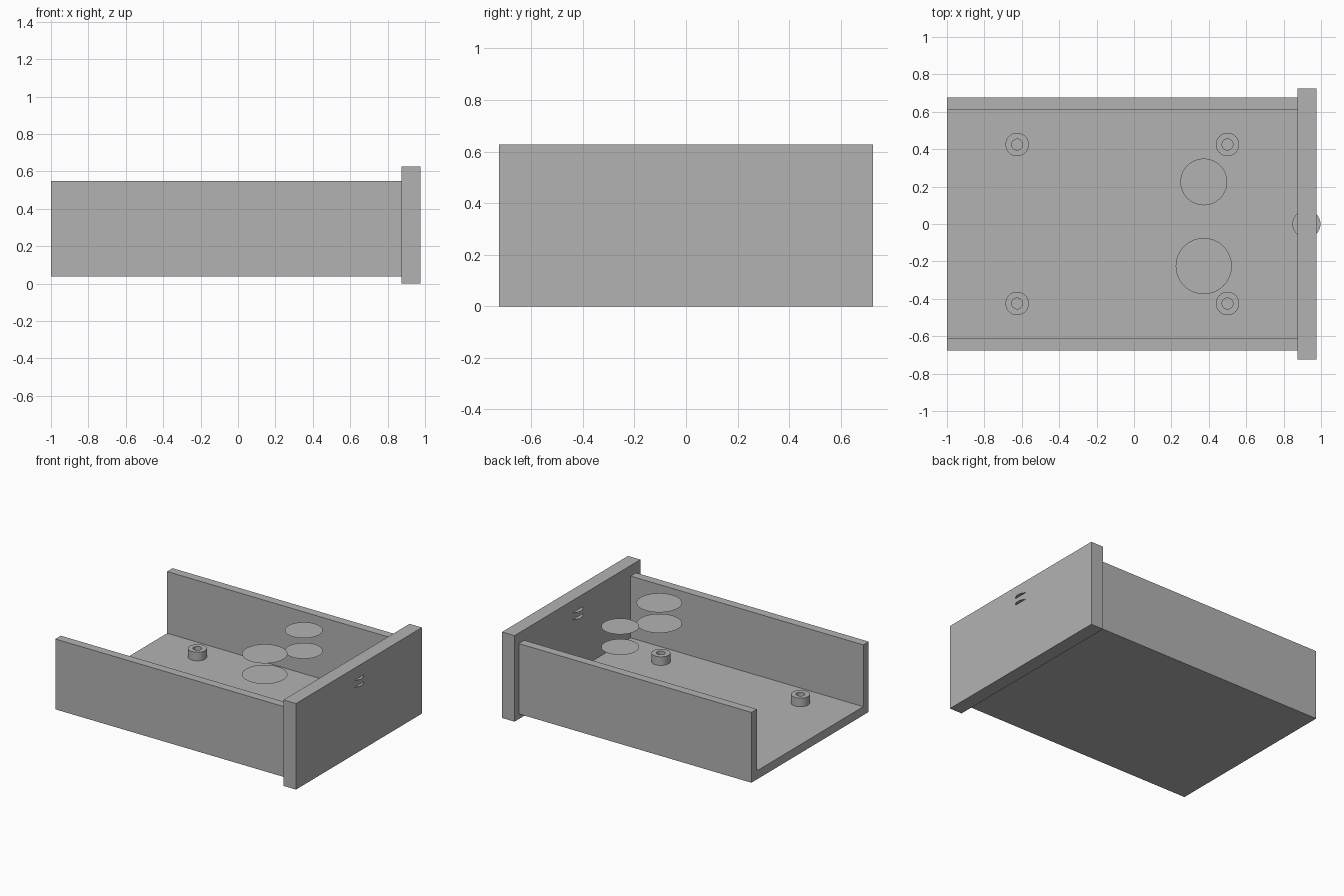
import bpy, bmesh, math
from mathutils import Vector

cube = bpy.data.objects.get("Cube")
if cube:
    bpy.data.objects.remove(cube, do_unlink=True)

grey = bpy.data.materials.new("plain grey")
grey.use_nodes = True
colour = (0.45, 0.45, 0.45, 1)
grey.diffuse_color = colour
grey.node_tree.nodes["Principled BSDF"].inputs["Base Color"].default_value = colour

SIDES = 64


def finish(bm, name, location=(0, 0, 0), smooth=False):
    mesh = bpy.data.meshes.new(name)
    bm.to_mesh(mesh)
    bm.free()
    mesh.materials.append(grey)
    obj = bpy.data.objects.new(name, mesh)
    obj.location = location
    bpy.context.collection.objects.link(obj)
    if smooth:
        bpy.ops.object.select_all(action="DESELECT")
        obj.select_set(True)
        bpy.context.view_layer.objects.active = obj
        bpy.ops.object.shade_smooth_by_angle()
    return obj


def extrude_x(name, profile, x0, x1):
    """Extrude a closed (y, z) profile along x."""
    bm = bmesh.new()
    face = bm.faces.new([bm.verts.new((x0, y, z)) for y, z in profile])
    new = bmesh.ops.extrude_face_region(bm, geom=[face], use_keep_orig=True)["geom"]
    verts = [v for v in new if isinstance(v, bmesh.types.BMVert)]
    bmesh.ops.translate(bm, verts=verts, vec=(x1 - x0, 0, 0))
    bmesh.ops.recalc_face_normals(bm, faces=bm.faces)
    return finish(bm, name)


def disc(name, radius, location):
    bm = bmesh.new()
    bmesh.ops.create_circle(bm, cap_ends=True, segments=SIDES, radius=radius)
    return finish(bm, name, location)


def boss(name, outer, inner, height, location):
    """Hollow round post, spun from half a cross-section."""
    bm = bmesh.new()
    section = [(inner, 0), (inner, height), (outer, height), (outer, 0)]
    verts = [bm.verts.new((r, 0, z)) for r, z in section]
    edges = [bm.edges.new(pair) for pair in zip(verts, verts[1:])]
    bmesh.ops.spin(bm, geom=verts + edges, cent=Vector(), axis=(0, 0, 1),
                   angle=math.tau, steps=SIDES, use_merge=True)
    bmesh.ops.remove_doubles(bm, verts=bm.verts, dist=1e-5)
    bmesh.ops.recalc_face_normals(bm, faces=bm.faces)
    return finish(bm, name, location, smooth=True)


# Tray: U-shaped channel, open at the top and at one end
outer, wall = 0.675, 0.0625
base, rim = 0.0375, 0.55
floor = base + wall
inside = outer - wall
half = [(outer, base), (outer, rim), (inside, rim), (inside, floor)]
extrude_x("tray", half + [(-y, z) for y, z in reversed(half)], -1, 0.875)

# End panel, larger than the tray all round
w, h = 0.725, 0.627
extrude_x("end_panel", [(-w, 0), (w, 0), (w, h), (-w, h)], 0.875, 0.975)

# Mounting bosses on the floor
for end, x in (("rear", -0.625), ("panel", 0.5)):
    for side, y in (("left", 0.425), ("right", -0.425)):
        boss(f"{end}_{side}_boss", 0.0625, 0.029, 0.0625, (x, y, floor))

# Pairs of thin round plates above the floor and through the end panel
low = 0.4875
for name, radius, x, y, gap in (("small_plate", 0.125, 0.373, 0.225, 0.15),
                                ("large_plate", 0.15, 0.373, -0.225, 0.15),
                                ("panel_plate", 0.075, 0.922, 0, 0.05)):
    disc(f"{name}_lower", radius, (x, y, low))
    disc(f"{name}_upper", radius, (x, y, low + gap))
